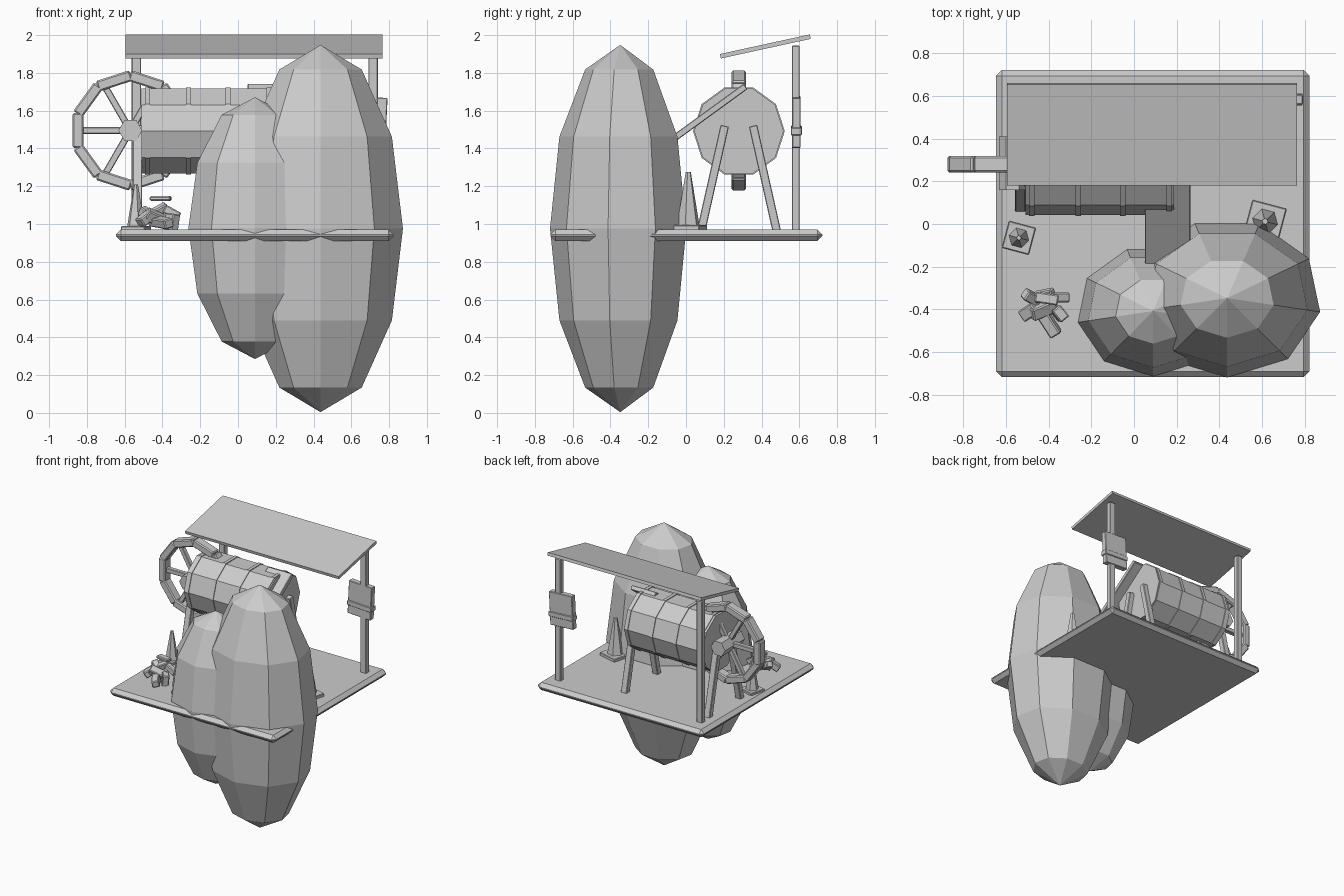
import bpy, bmesh, math
from mathutils import Matrix, Vector, Euler

if "Cube" in bpy.data.objects:
    bpy.data.objects.remove(bpy.data.objects["Cube"])

grey = bpy.data.materials.new("plain grey")
grey.diffuse_color = (0.6, 0.6, 0.6, 1)
grey.use_nodes = True
grey.node_tree.nodes["Principled BSDF"].inputs["Base Color"].default_value = grey.diffuse_color


def finish(name, bm, matrix=Matrix(), bevel=0):
    if bevel:
        bmesh.ops.bevel(bm, geom=bm.edges[:], offset=bevel, segments=1, affect='EDGES')
    bmesh.ops.recalc_face_normals(bm, faces=bm.faces)
    bm.transform(matrix)
    me = bpy.data.meshes.new(name)
    bm.to_mesh(me)
    bm.free()
    me.materials.append(grey)
    ob = bpy.data.objects.new(name, me)
    bpy.context.collection.objects.link(ob)
    return ob


def box(name, loc, size, rot=(0, 0, 0), bevel=0.004):
    bm = bmesh.new()
    bmesh.ops.create_cube(bm, size=1)
    bm.transform(Matrix.Diagonal((*size, 1)))
    return finish(name, bm, Matrix.Translation(loc) @ Euler(rot).to_matrix().to_4x4(), bevel)


def beam(name, a, b, width, depth, bevel=0.004):
    # box running between two points
    a, b = Vector(a), Vector(b)
    d = b - a
    bm = bmesh.new()
    bmesh.ops.create_cube(bm, size=1)
    bm.transform(Matrix.Diagonal((width, depth, d.length, 1)))
    rot = Vector((0, 0, 1)).rotation_difference(d).to_matrix().to_4x4()
    return finish(name, bm, Matrix.Translation((a + b) / 2) @ rot, bevel)


def lathe(name, profile, n, start, matrix, scale=(1, 1, 1)):
    # profile of (radius, height); radius 0 closes to a point
    bm = bmesh.new()
    rings = []
    for r, z in profile:
        if r == 0:
            rings.append([bm.verts.new((0, 0, z))] * n)
        else:
            rings.append([bm.verts.new((r * math.cos(start + i * math.tau / n),
                                        r * math.sin(start + i * math.tau / n), z)) for i in range(n)])
    for lo, hi in zip(rings, rings[1:]):
        for i in range(n):
            j = (i + 1) % n
            bm.faces.new(list(dict.fromkeys((lo[i], lo[j], hi[j], hi[i]))))
    for ring, (r, z) in ((rings[0], profile[0]), (rings[-1], profile[-1])):
        if r:
            bm.faces.new(ring)
    return finish(name, bm, matrix @ Matrix.Diagonal((*scale, 1)))


T = Matrix.Translation

# platform with chamfered rim
box("platform", (0.088, 0.002, 0.94), (1.47, 1.44, 0.062), bevel=0.027)

# two boulders running through the platform
arc = [(math.sin(i * math.pi / 6), -math.cos(i * math.pi / 6)) for i in range(7)]
arc[0], arc[-1] = (0, -1), (0, 1)
lathe("large_boulder", arc, 9, math.radians(270), T((0.437, -0.348, 0.976)), (0.443, 0.372, 0.972))
lathe("small_boulder", arc, 9, math.radians(270), T((0.09, -0.408, 0.978)), (0.358, 0.307, 0.693))

# lean-to roof on two posts
box("roof", (0.085, 0.42, 1.94), (1.36, 0.487, 0.024), (math.radians(12.3), 0, 0), 0)
for side, x in (("left", -0.538), ("right", 0.715)):
    box(side + "_post", (x, 0.581, 1.427), (0.05, 0.042, 1.035))

# notice panel with strap on the right post
box("panel", (0.683, 0.584, 1.54), (0.205, 0.045, 0.265), (0, 0.05, 0))
box("panel_strap", (0.683, 0.584, 1.495), (0.215, 0.058, 0.04), (0, 0.05, 0))

# barrel lying along x, with bands
lie = T((0, 0.28, 1.492)) @ Matrix.Rotation(math.pi / 2, 4, 'Y')
lathe("barrel", [(0.237, -0.51), (0.237, 0.187)], 10, math.pi / 2, lie)
for k, x in enumerate((-0.48, -0.262, -0.053, 0.165)):
    lathe(f"barrel_band_{k}", [(0.243, x - 0.013), (0.243, x + 0.013)], 10, math.pi / 2, lie)

# A-frame legs at each barrel end
for side, x in (("left", -0.533), ("right", 0.202)):
    for s in (-1, 1):
        beam(f"{side}_leg_{s}", (x, 0.28 + s * 0.075, 1.52), (x, 0.28 + s * 0.21, 0.92), 0.05, 0.045)

# chute from barrel to boulders
box("chute", (0.158, 0.063, 1.545), (0.215, 0.624, 0.035), (math.radians(36), 0, 0))

# hand wheel: ten rim blocks, six spokes, hexagonal hub
cx, cy, cz = -0.57, 0.28, 1.495
for k in range(10):
    a = k * math.tau / 10
    box(f"rim_{k}", (cx + 0.276 * math.cos(a), cy, cz + 0.276 * math.sin(a)),
        (0.058, 0.076, 0.186), (0, -a, 0), 0.008)
for k in range(6):
    a = k * math.tau / 6
    beam(f"spoke_{k}", (cx, cy, cz),
         (cx + 0.26 * math.cos(a), cy, cz + 0.26 * math.sin(a)), 0.036, 0.036)
lathe("hub", [(0.063, -0.125), (0.063, 0.125)], 6, 0,
      T((cx, cy + 0.005, cz)) @ Matrix.Rotation(math.pi / 2, 4, 'X'))

# marker cones on square bases
for name, x, y, s, turn in (("left_cone", -0.54, -0.065, 1, -0.26), ("right_cone", 0.615, 0.012, 1.27, -0.26)):
    box(name + "_base", (x, y, 0.968 + 0.01 * s), (0.13 * s, 0.13 * s, 0.022 * s), (0, 0, turn))
    lathe(name, [(0.05, 0.01), (0.033, 0.11), (0.011, 0.242)], 6, turn,
          T((x, y, 0.968)) @ Matrix.Scale(s, 4))

# heap of rubble: position, size, rotation
rubble = [
    ((-0.48, -0.345, 1.05), (0.09, 0.05, 0.05), (0.2, 0.6, -0.5)),
    ((-0.42, -0.335, 1.07), (0.10, 0.05, 0.045), (0.3, -0.5, 0.2)),
    ((-0.35, -0.345, 1.06), (0.09, 0.045, 0.045), (0, 0.5, 0.0)),
    ((-0.49, -0.41, 1.03), (0.09, 0.06, 0.05), (0, -0.6, 0.6)),
    ((-0.41, -0.45, 1.01), (0.17, 0.055, 0.05), (0.3, 0.1, -1.0)),
    ((-0.35, -0.42, 1.01), (0.05, 0.07, 0.09), (0.1, 0.1, 0.7)),
    ((-0.43, -0.40, 1.03), (0.13, 0.06, 0.06), (0.5, 0.4, 0.4)),
    ((-0.41, -0.35, 1.135), (0.11, 0.05, 0.025), (0, 0, -0.15)),
]
for k, (loc, size, rot) in enumerate(rubble):
    box(f"rubble_{k}", loc, size, rot, 0.006)
